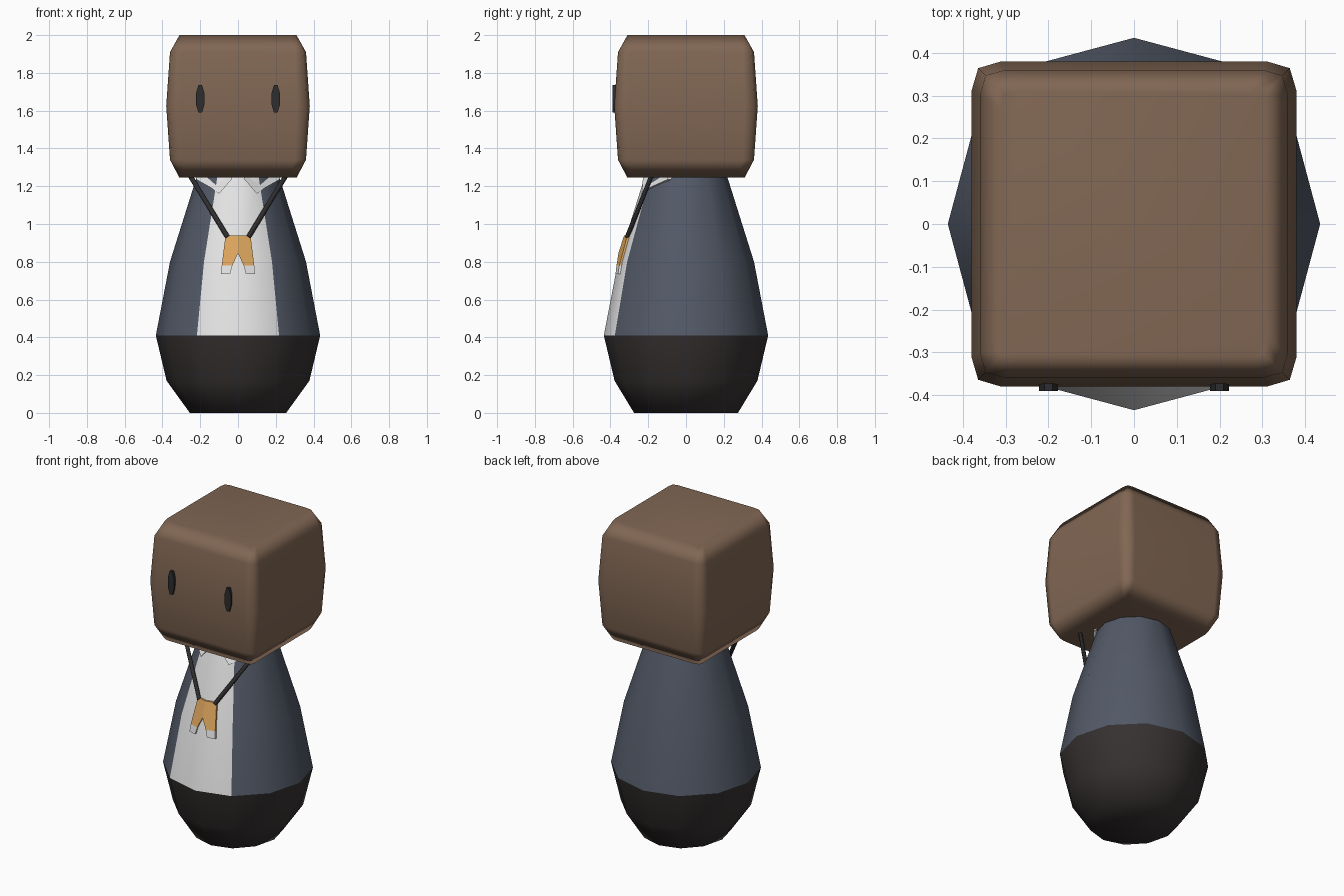
import bpy, bmesh
from math import sin, cos, tan, pi, radians

old = bpy.data.objects.get("Cube")
if old:
    bpy.data.objects.remove(old, do_unlink=True)


def material(name, rgb):
    m = bpy.data.materials.new(name)
    m.use_nodes = True
    m.diffuse_color = (*rgb, 1)
    m.node_tree.nodes["Principled BSDF"].inputs["Base Color"].default_value = (*rgb, 1)
    return m


brown = material("brown", (0.22, 0.135, 0.088))
slate = material("slate", (0.085, 0.1, 0.135))
white = material("white", (0.78, 0.78, 0.78))
charcoal = material("charcoal", (0.038, 0.032, 0.031))
black = material("soft black", (0.028, 0.026, 0.027))
orange = material("orange", (0.72, 0.38, 0.11))


def finish(bm, name, mats, angle=None):
    bmesh.ops.recalc_face_normals(bm, faces=bm.faces)
    me = bpy.data.meshes.new(name)
    bm.to_mesh(me)
    bm.free()
    ob = bpy.data.objects.new(name, me)
    bpy.context.collection.objects.link(ob)
    for m in mats:
        me.materials.append(m)
    if angle:
        bpy.ops.object.select_all(action='DESELECT')
        ob.select_set(True)
        bpy.context.view_layer.objects.active = ob
        bpy.ops.object.shade_smooth_by_angle(angle=radians(angle))
    return ob


def loft(rings):
    """Skin a stack of equal point rings and cap both ends."""
    bm = bmesh.new()
    rows = [[bm.verts.new(p) for p in ring] for ring in rings]
    n = len(rows[0])
    for a, b in zip(rows, rows[1:]):
        for i in range(n):
            j = (i + 1) % n
            bm.faces.new((a[i], a[j], b[j], b[i]))
    bm.faces.new(rows[0])
    bm.faces.new(rows[-1])
    return bm


def circle(r, z, ry=None):
    return [(r * cos(i * pi / 6), (ry or r) * sin(i * pi / 6), z) for i in range(12)]


# Legs: a rounded dark base
legs = loft([circle(0.255, 0, 0.275), circle(0.378, 0.17), circle(0.435, 0.41)])
finish(legs, "trousers", [charcoal], 60)

# Jacket, with the two front columns of faces as the shirt
torso = loft([circle(0.435, 0.41), circle(0.36, 0.8), circle(0.22, 1.245), circle(0.2, 1.3)])
for f in torso.faces:
    c = f.calc_center_median()
    if len(f.verts) == 4 and c.y < 0 and abs(c.x) < -0.4 * c.y:
        f.material_index = 1
finish(torso, "jacket_and_shirt", [slate, white], 60)


# Head: box with rounded corners and slightly bulging sides
def rounded_square(h, c, m, z):
    corner = [(h, c), (m, m), (c, h)]
    pts = []
    for q in range(4):
        for x, y in corner:
            for _ in range(q):
                x, y = -y, x
            pts.append((x, y, z))
    return pts


head = finish(loft([
    rounded_square(0.31, 0.27, 0.303, 1.245),
    rounded_square(0.36, 0.3, 0.347, 1.34),
    rounded_square(0.38, 0.31, 0.364, 1.625),
    rounded_square(0.36, 0.3, 0.347, 1.91),
    rounded_square(0.31, 0.27, 0.303, 2.0),
]), "head", [brown], 75)
wn = head.modifiers.new("weighted", 'WEIGHTED_NORMAL')
wn.keep_sharp = True


# Eyes: flat tall octagons
for side, x in (("left", 0.2), ("right", -0.2)):
    rings = [[(x + 0.024 * cos((i + 0.5) * pi / 4), y, 1.663 + 0.08 * sin((i + 0.5) * pi / 4))
              for i in range(8)] for y in (-0.37, -0.39)]
    finish(loft(rings), side + "_eye", [black])


def chest_y(x, z):
    """Front surface of the twelve-sided torso."""
    r = 0.435 - (z - 0.41) * 0.192 if z < 0.8 else 0.36 - (z - 0.8) * 0.315
    return -min((r * cos(pi / 12) - abs(x) * sin(a)) / cos(a)
                for a in (pi / 12, pi / 4))


def drape(name, outline, mat, thick):
    """Thin plate following the chest."""
    for side, s in (("left", 1), ("right", -1)):
        rings = [[(s * x, chest_y(x, z) - d, z) for x, z in outline]
                 for d in (-0.005, thick)]
        finish(loft(rings), side + "_" + name, [mat])


# Collar flaps and the pendant halves with pale tips
drape("collar", [(0.03, 1.26), (0.035, 1.235), (0.1, 1.16), (0.14, 1.19), (0.22, 1.235), (0.22, 1.26)],
      white, 0.015)
drape("pendant", [(0, 0.94), (0, 0.845), (0.03, 0.78), (0.086, 0.78), (0.066, 0.94)], orange, 0.012)
drape("pendant_tip", [(0.03, 0.78), (0.042, 0.735), (0.091, 0.735), (0.086, 0.78)], white, 0.012)

# Cord running from the pendant up around the neck
cu = bpy.data.curves.new("cord", 'CURVE')
cu.dimensions = '3D'
cu.bevel_depth = 0.013
cu.bevel_resolution = 1
cu.use_fill_caps = True
right = [(-0.055, -0.312, 0.93), (-0.25, -0.185, 1.25), (-0.26, -0.1, 1.3), (-0.12, 0.23, 1.32)]
path = right + [(-x, y, z) for x, y, z in reversed(right)]
sp = cu.splines.new('POLY')
sp.points.add(len(path) - 1)
for p, co in zip(sp.points, path):
    p.co = (*co, 1)
cu.materials.append(black)
bpy.context.collection.objects.link(bpy.data.objects.new("cord", cu))
